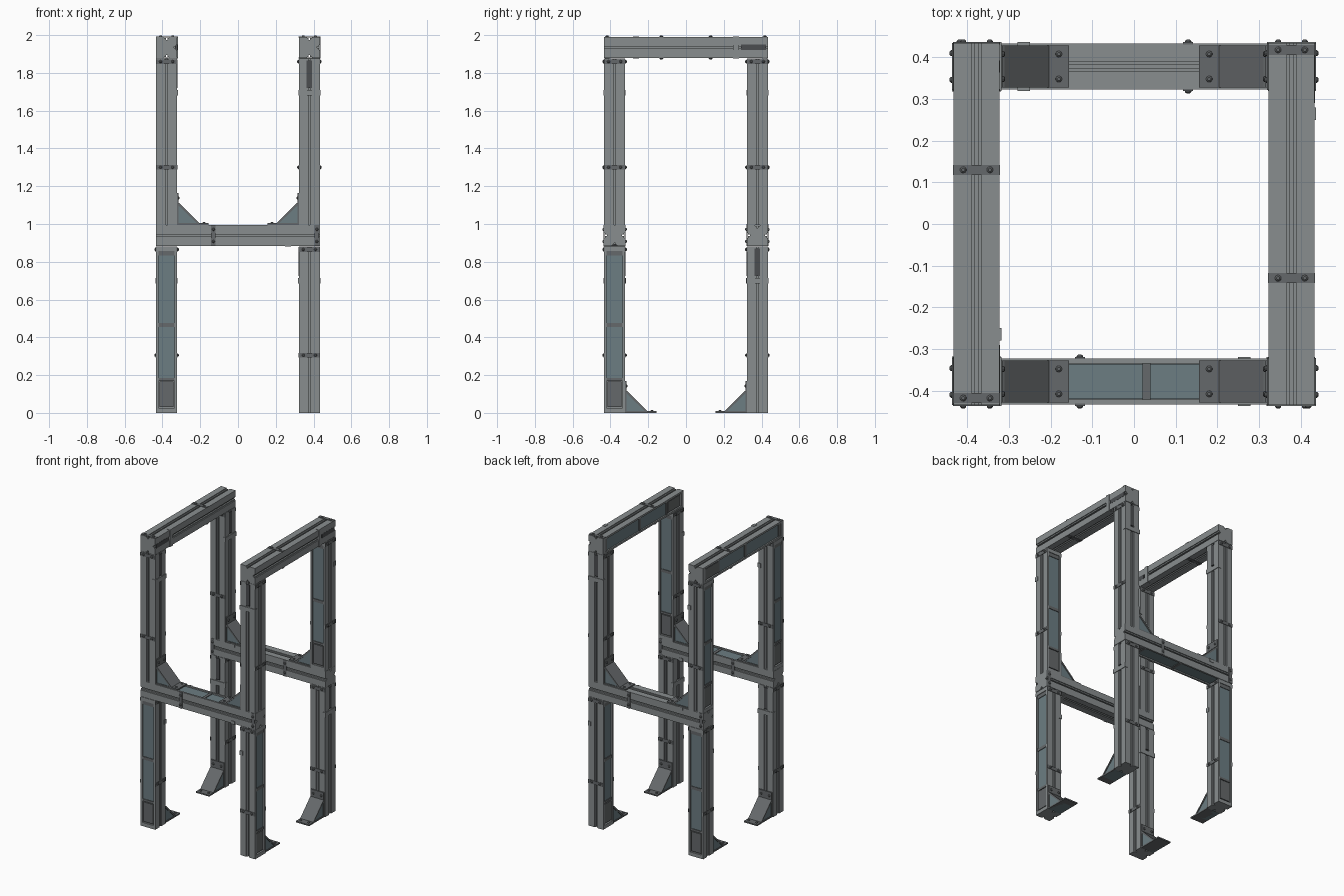
import bpy, bmesh, math
from mathutils import Matrix, Vector

if "Cube" in bpy.data.objects:
    bpy.data.objects.remove(bpy.data.objects["Cube"])

H = 0.0555      # half width of a beam
C = 0.378       # post centre offset
LVL = 0.995     # height of one storey
COL = {"steel": (0.25, 0.27, 0.275, 1), "plate": (0.13, 0.14, 0.145, 1),
       "panel": (0.15, 0.205, 0.225, 1), "dark": (0.07, 0.075, 0.08, 1)}
MATS = {}
for key, c in COL.items():
    MATS[key] = bpy.data.materials.new(key)
    MATS[key].diffuse_color = c


def box(bm, lo, hi):
    lo, hi = Vector(lo), Vector(hi)
    m = Matrix.Translation((lo + hi) / 2) @ Matrix.Diagonal((*(hi - lo), 1))
    bmesh.ops.create_cube(bm, size=1, matrix=m)


def prism(bm, pts, vec):
    f = bm.faces.new([bm.verts.new(p) for p in pts])
    r = bmesh.ops.extrude_face_region(bm, geom=[f], use_keep_orig=True)
    bmesh.ops.translate(bm, vec=vec, verts=[v for v in r["geom"] if isinstance(v, bmesh.types.BMVert)])


def bolt(bm, pos, normal):
    # low domed head: a short cylinder with a tapered cap
    rot = Vector(normal).to_track_quat('Z', 'Y').to_matrix().to_4x4()
    base = Matrix.Translation(pos) @ rot
    for z, h, r1, r2 in ((0.001, 0.006, 0.008, 0.0075), (0.0055, 0.003, 0.0075, 0.004)):
        bmesh.ops.create_cone(bm, cap_ends=True, segments=10, radius1=r1, radius2=r2,
                              depth=h, matrix=base @ Matrix.Translation((0, 0, z)))


def finish(bm, name, mat):
    bmesh.ops.recalc_face_normals(bm, faces=bm.faces)
    me = bpy.data.meshes.new(name)
    bm.to_mesh(me)
    bm.free()
    me.materials.append(MATS[mat])
    return me


def beam_parts(L):
    """Beam along +Z: panel on -Y, banded sides on +-X, slotted face on +Y."""
    parts = {}
    # body: square section, grooves on three sides and a wide recess on the fourth
    groove = [(-H, 0), (-.0125, 0), (-.0125, .006), (-.004, .006), (-.004, .016),
              (.004, .016), (.004, .006), (.0125, .006), (.0125, 0)]
    recess = [(-H, 0), (-.043, 0), (-.043, .012), (.043, .012), (.043, 0)]
    pts = []
    for k in range(4):
        a = (k - 1) * math.pi / 2
        n, t = Vector((math.cos(a), math.sin(a), 0)), Vector((-math.sin(a), math.cos(a), 0))
        pts += [n * (H - d) + t * u for u, d in (recess if k == 0 else groove)]
    bm = bmesh.new()
    prism(bm, pts, (0, 0, L))
    # closing blocks of the recess
    box(bm, (-.043, -H, 0), (.043, -H + .013, .025))
    box(bm, (-.043, -H, L - .025), (.043, -H + .013, L))
    parts["body"] = finish(bm, "body", "steel")

    # panel inlay
    bm = bmesh.new()
    box(bm, (-.042, -H + .008, .18), (.042, -H + .014, L - .025))
    parts["inlay"] = finish(bm, "inlay", "panel")

    # bands, crossbars and cover plates
    bm = bmesh.new()
    for t in (.305, L - .017):
        for s in (-1, 1):
            box(bm, (s * (H - .002), -H - .001, t - .012), (s * (H + .003), H + .001, t + .012))
    for a, b in ((.17, .185), (.455, .475), (L - .05, L - .025)):
        box(bm, (-.043, -H + .004, a), (.043, -H + .014, b))
    box(bm, (-.037, -H + .004, .032), (.037, -H + .014, .165))
    parts["bands"] = finish(bm, "bands", "plate")

    # clamp on the slotted face
    bm = bmesh.new()
    box(bm, (-H - .003, H - .018, .685), (H + .003, H + .004, .715))
    parts["clamp"] = finish(bm, "clamp", "steel")

    # slot cover
    bm = bmesh.new()
    box(bm, (-.0145, H - .01, .725), (.0145, H + .001, L - .012))
    parts["slot"] = finish(bm, "slot", "dark")

    # bolts on the bands
    bm = bmesh.new()
    for t in (.305, L - .017):
        for s in (-1, 1):
            for y in (-.032, .032):
                bolt(bm, (s * (H + .002), y, t), (s, 0, 0))
    parts["bolts"] = finish(bm, "bolts", "plate")
    return parts


def gusset_parts():
    """Corner brace: wall at x=0, floor at z=0, reaching along +X."""
    parts = {}
    bm = bmesh.new()
    w = .046
    prism(bm, [(x, -w, z) for x, z in ((0, 0), (.118, 0), (.118, .008), (.006, .112), (0, .112))], (0, 2 * w, 0))
    parts["web"] = finish(bm, "web", "panel")
    bm = bmesh.new()
    w = .05
    # sloping plate, foot plate, wall plate
    prism(bm, [(x, -w, z) for x, z in ((.002, .12), (.002, .108), (.113, .002), (.126, .002), (.012, .115))], (0, 2 * w, 0))
    box(bm, (0, -w, 0), (.166, w, .009))
    box(bm, (0, -w, 0), (.007, w, .168))
    for y in (-.03, .03):
        bolt(bm, (.142, y, .008), (0, 0, 1))
        bolt(bm, (.006, y, .142), (1, 0, 0))
    parts["plates"] = finish(bm, "plates", "plate")
    return parts


def place(parts, name, origin, x, y, z):
    m = Matrix((x, y, z)).transposed().to_4x4()
    m.translation = origin
    for key, me in parts.items():
        ob = bpy.data.objects.new(f"{name}_{key}", me)
        ob.matrix_world = m
        bpy.context.collection.objects.link(ob)


def place_beam(parts, name, origin, axis, panel):
    z, y = Vector(axis), -Vector(panel)
    place(parts, name, origin, y.cross(z), y, z)


POST, BEAM, GUSSET = beam_parts(.882), beam_parts(.87), gusset_parts()
UP = Vector((0, 0, 1))

# posts: corner signs, panel direction below, panel direction above
for sx, sy, low, high in ((-1, -1, (0, -1, 0), (-1, 0, 0)), (1, -1, (1, 0, 0), (0, 1, 0)),
                          (1, 1, (-1, 0, 0), (0, -1, 0)), (-1, 1, (0, 1, 0), (-1, 0, 0))):
    tag = ("front" if sy < 0 else "back") + ("_left" if sx < 0 else "_right")
    place_beam(POST, f"lower_post_{tag}", (sx * C, sy * C, 0), UP, low)
    place_beam(POST, f"upper_post_{tag}", (sx * C, sy * C, LVL), UP, high)
    # braces: along y on the ground, along x on the middle beams
    d = Vector((0, -sy, 0))
    place(GUSSET, f"foot_brace_{tag}", (sx * C, sy * (C - H), 0), d, UP.cross(d), UP)
    d = Vector((-sx, 0, 0))
    place(GUSSET, f"middle_brace_{tag}", (sx * (C - H), sy * C, LVL), d, UP.cross(d), UP)

# horizontal beams
ZM = LVL - H
place_beam(BEAM, "middle_beam_front", (-.435, -C, ZM), (1, 0, 0), (0, 0, 1))
place_beam(BEAM, "middle_beam_back", (.435, C, ZM), (-1, 0, 0), (0, 0, -1))
place_beam(BEAM, "top_beam_right", (C, -.435, ZM + LVL), (0, 1, 0), (-1, 0, 0))
place_beam(BEAM, "top_beam_left", (-C, .435, ZM + LVL), (0, -1, 0), (-1, 0, 0))

for m in bpy.data.materials:
    if m.users and not m.is_grease_pencil:
        m.use_nodes = True
        m.node_tree.nodes["Principled BSDF"].inputs["Base Color"].default_value = m.diffuse_color
